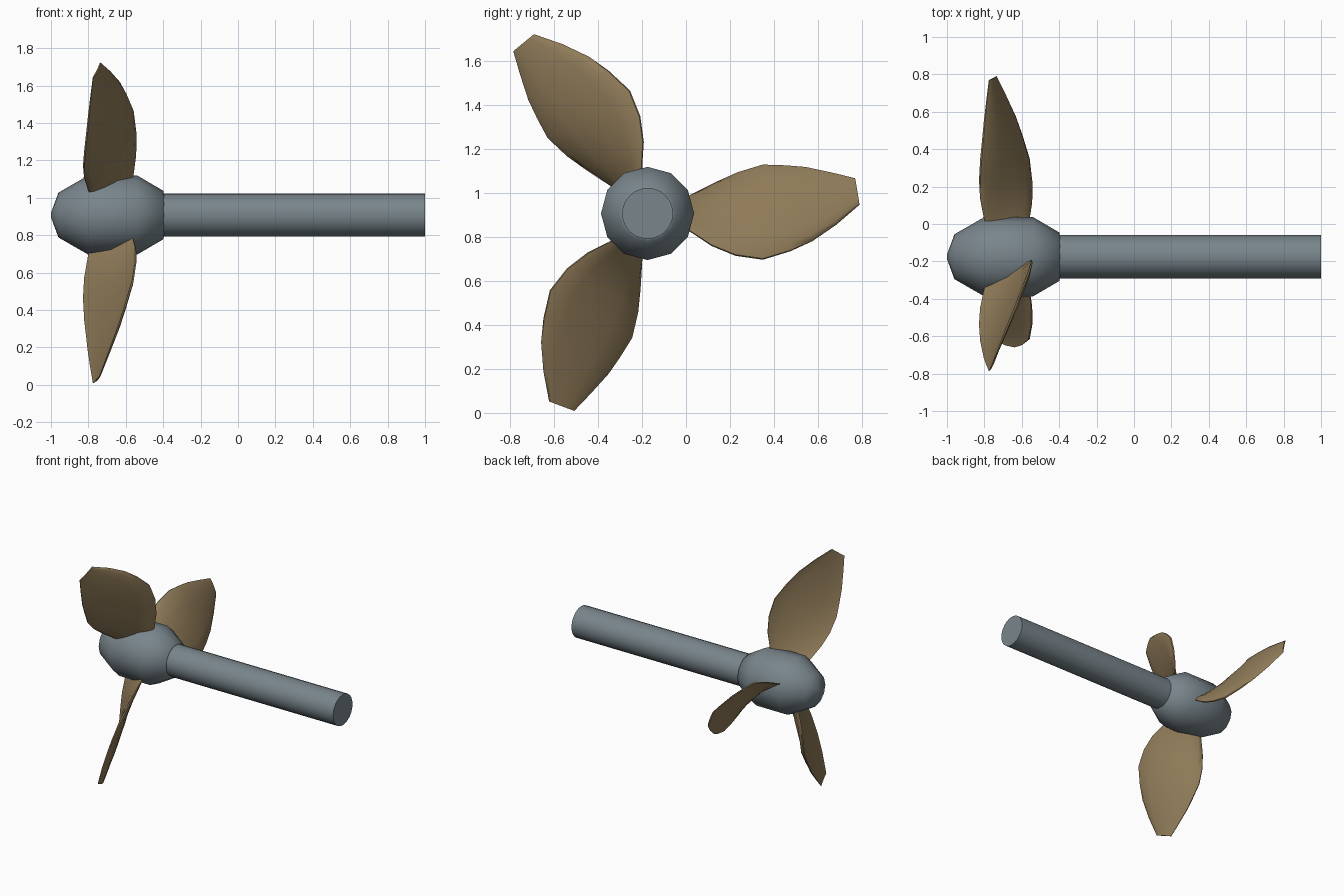
import bpy, bmesh, math
from mathutils import Vector

if "Cube" in bpy.data.objects:
    bpy.data.objects.remove(bpy.data.objects["Cube"], do_unlink=True)

AXIS_Y, AXIS_Z = -0.175, 0.908


def material(name, colour):
    mat = bpy.data.materials.new(name)
    mat.use_nodes = True
    mat.diffuse_color = (*colour, 1)
    mat.node_tree.nodes["Principled BSDF"].inputs["Base Color"].default_value = (*colour, 1)
    return mat


steel = material("blue grey steel", (0.19, 0.235, 0.26))
bronze = material("dull bronze", (0.28, 0.20, 0.10))


def skin(name, rings, mat, angle):
    """Join closed rings of points into a capped, smooth solid."""
    bm = bmesh.new()
    loops = [[bm.verts.new(p) for p in ring] for ring in rings]
    for a, b in zip(loops, loops[1:]):
        n = len(a)
        for i in range(n):
            j = (i + 1) % n
            bm.faces.new((a[i], a[j], b[j], b[i]))
    bm.faces.new(loops[0])
    bm.faces.new(loops[-1])
    bmesh.ops.remove_doubles(bm, verts=bm.verts, dist=0.0005)
    bmesh.ops.recalc_face_normals(bm, faces=bm.faces)
    mesh = bpy.data.meshes.new(name)
    bm.to_mesh(mesh)
    bm.free()
    obj = bpy.data.objects.new(name, mesh)
    bpy.context.collection.objects.link(obj)
    mesh.materials.append(mat)
    bpy.ops.object.select_all(action="DESELECT")
    obj.select_set(True)
    bpy.context.view_layer.objects.active = obj
    bpy.ops.object.shade_smooth_by_angle(angle=math.radians(angle))
    return obj


def lathe(name, profile, sides, angle):
    """Turn an (x, radius) profile about the shaft axis."""
    turns = [2 * math.pi * i / sides for i in range(sides)]
    rings = [[(x, AXIS_Y + r * math.cos(a), AXIS_Z + r * math.sin(a)) for a in turns]
             for x, r in profile]
    return skin(name, rings, steel, angle)


# Hub and shaft
lathe("hub", [(-1, 0.012), (-0.96, 0.12), (-0.8, 0.212), (-0.54, 0.212),
              (-0.4, 0.13), (-0.395, 0.11)], 12, 65)
lathe("shaft", [(-0.5, 0.116), (1, 0.116)], 24, 40)

# Blade stations: (radius, offset, x) of leading edge, then of trailing edge
STATIONS = [
    ((0.12, 0.05, -0.77), (0.12, -0.05, -0.58)),
    ((0.20, 0.085, -0.80), (0.20, -0.085, -0.56)),
    ((0.31, 0.14, -0.82), (0.29, -0.145, -0.547)),
    ((0.41, 0.185, -0.825), (0.40, -0.19, -0.547)),
    ((0.525, 0.22, -0.818), (0.525, -0.208, -0.562)),
    ((0.63, 0.217, -0.808), (0.65, -0.17, -0.60)),
    ((0.72, 0.21, -0.80), (0.75, -0.125, -0.635)),
    ((0.84, 0.185, -0.787), (0.86, -0.05, -0.685)),
    ((0.945, 0.16, -0.775), (0.965, 0.04, -0.737)),
]
CHORD = (0, 0.08, 0.3, 0.55, 0.8, 0.93, 1)


def blade(name, degrees):
    """Twisted blade with a domed aft face and a flatter forward face."""
    a = math.radians(degrees)
    out = Vector((0, math.cos(a), math.sin(a)))
    side = Vector((0, -math.sin(a), math.cos(a)))
    centre = Vector((0, AXIS_Y, AXIS_Z))
    rings = []
    for lead, trail in STATIONS:
        p, q = Vector(lead), Vector(trail)
        chord = q - p
        # Direction across the blade, towards the shaft
        normal = Vector((0, -chord.z, chord.y)).normalized()
        if normal.z < 0:
            normal.negate()
        width = chord.length

        def point(u, height):
            v = p.lerp(q, u) + normal * height * width
            return centre + out * v.x + side * v.y + Vector((v.z, 0, 0))

        dome = [math.sqrt(4 * u * (1 - u)) for u in CHORD]
        aft = [point(u, 0.01 + 0.065 * d) for u, d in zip(CHORD, dome)]
        fore = [point(u, -0.01 + 0.02 * d) for u, d in zip(CHORD, dome)]
        rings.append(aft + fore[::-1])
    return skin(name, rings, bronze, 60)


for label, degrees in (("left", 0), ("upper", 120), ("lower", 240)):
    blade(label + "_blade", degrees)
